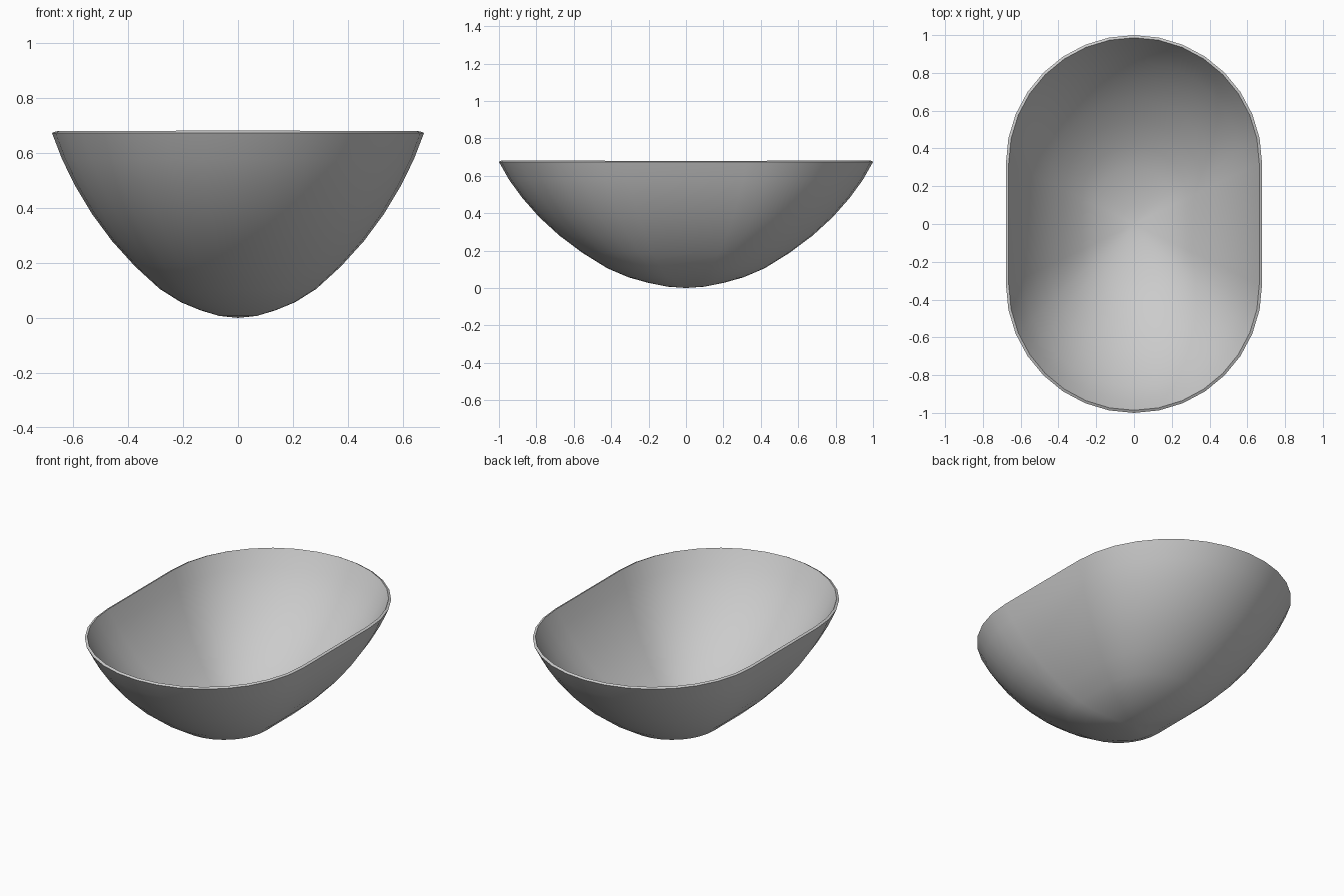
import bpy, bmesh
from math import sin, cos, pi, radians

if "Cube" in bpy.data.objects:
    bpy.data.objects.remove(bpy.data.objects["Cube"])

R, OFF = 0.678, 0.322          # rim end radius and centre offset
SEG = 16                       # segments per rounded end
# outer profile: fraction of rim size, height
PROFILE = [(0.10, 0.007), (0.20, 0.027), (0.307, 0.057), (0.42, 0.105),
           (0.554, 0.188), (0.677, 0.280), (0.785, 0.379), (0.874, 0.480),
           (0.945, 0.577), (1.0, 0.674)]


def stadium(scale):
    """Counter-clockwise outline with two straight sides and rounded ends."""
    pts = []
    for start, off in ((0, OFF), (pi, -OFF)):
        for i in range(SEG + 1):
            a = start + pi * i / SEG
            pts.append((R * cos(a) * scale, (R * sin(a) + off) * scale))
    return pts


# bowl skin: scaled outlines lofted from the bottom point to the rim
bm = bmesh.new()
tip = bm.verts.new((0, 0, 0))
rings = [[bm.verts.new((x, y, z)) for x, y in stadium(t)] for t, z in PROFILE]
n = len(rings[0])
for i in range(n):
    j = (i + 1) % n
    bm.faces.new((tip, rings[0][j], rings[0][i]))
    for lo, hi in zip(rings, rings[1:]):
        bm.faces.new((lo[i], lo[j], hi[j], hi[i]))
mesh = bpy.data.meshes.new("bowl")
bm.to_mesh(mesh)
bm.free()
bowl = bpy.data.objects.new("bowl", mesh)
bpy.context.collection.objects.link(bowl)

# wall thickness, growing inward
wall = bowl.modifiers.new("wall", 'SOLIDIFY')
wall.thickness = 0.016
wall.offset = -1
bpy.context.view_layer.objects.active = bowl
bowl.select_set(True)
bpy.ops.object.modifier_apply(modifier="wall")
bpy.ops.object.shade_smooth_by_angle(angle=radians(35))
